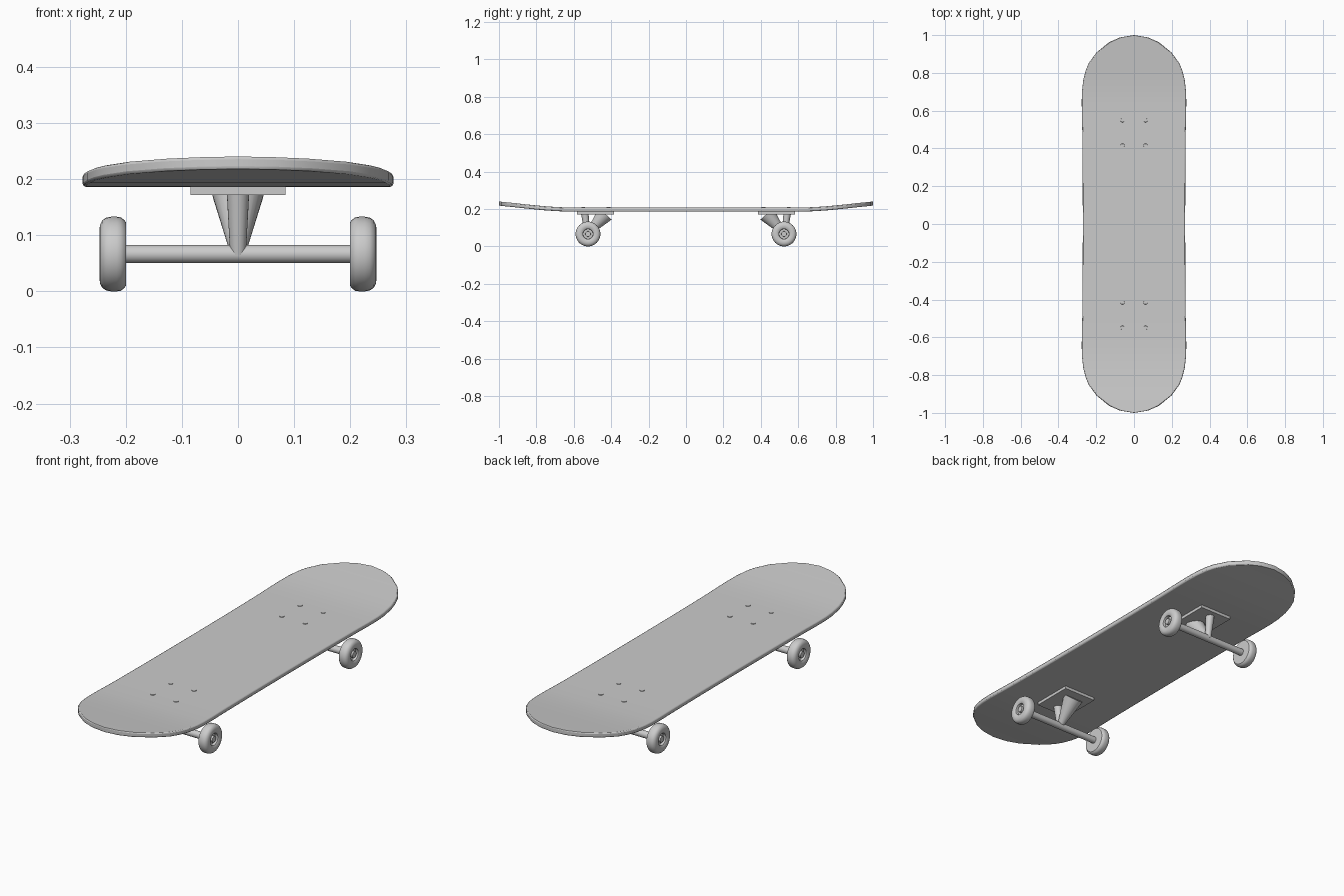
import bpy, bmesh, math
from mathutils import Vector

if "Cube" in bpy.data.objects:
    bpy.data.objects.remove(bpy.data.objects["Cube"])


def make_object(name, bm, angle=35):
    bmesh.ops.recalc_face_normals(bm, faces=bm.faces)
    mesh = bpy.data.meshes.new(name)
    bm.to_mesh(mesh)
    bm.free()
    ob = bpy.data.objects.new(name, mesh)
    bpy.context.collection.objects.link(ob)
    bpy.ops.object.select_all(action='DESELECT')
    ob.select_set(True)
    bpy.context.view_layer.objects.active = ob
    bpy.ops.object.shade_smooth_by_angle(angle=math.radians(angle))
    return ob


def rod(name, a, b, r1, r2, segs=24):
    """Straight (tapered) round bar from a to b."""
    a, b = Vector(a), Vector(b)
    d = b - a
    bm = bmesh.new()
    bmesh.ops.create_cone(bm, cap_ends=True, segments=segs,
                          radius1=r1, radius2=r2, depth=d.length)
    m = d.to_track_quat('Z', 'Y').to_matrix().to_4x4()
    m.translation = (a + b) / 2
    bm.transform(m)
    return make_object(name, bm)


def box(name, center, size):
    bm = bmesh.new()
    bmesh.ops.create_cube(bm, size=1)
    for v in bm.verts:
        v.co = Vector(c + s * p for c, s, p in zip(center, size, v.co))
    return make_object(name, bm)


def lathe_x(name, profile, y, z, side, segs=32):
    """Spin an (x, radius) profile about an axis along x."""
    bm = bmesh.new()
    vs = [bm.verts.new((x, 0, r)) for x, r in profile]
    es = [bm.edges.new(p) for p in zip(vs, vs[1:])]
    bmesh.ops.spin(bm, geom=vs + es, cent=(0, 0, 0), axis=(1, 0, 0),
                   angle=math.tau, steps=segs)
    bmesh.ops.remove_doubles(bm, verts=bm.verts, dist=1e-5)
    for v in bm.verts:
        v.co = Vector((v.co.x * side, v.co.y + y, v.co.z + z))
    return make_object(name, bm)


# Deck: stations of (y, half width, top height), mirrored front to back
half = [(0, .271, .208), (.3, .272, .208), (.5, .274, .208), (.58, .276, .208),
        (.65, .277, .209), (.70, .2755, .2112), (.76, .269, .2155),
        (.81, .257, .2205), (.85, .241, .2245), (.908, .199, .231),
        (.963, .131, .2365), (.988, .074, .239), (1, 0, .2405)]
stations = [(-y, w, z) for y, w, z in half[:0:-1]] + half
thick = .022
bm = bmesh.new()
rows = []
for y, w, z in stations:
    xs = (-w, w) if w else (0,)
    rows.append(([bm.verts.new((x, y, z)) for x in xs],
                 [bm.verts.new((x, y, z - thick)) for x in xs]))
for (t0, b0), (t1, b1) in zip(rows, rows[1:]):
    bm.faces.new(t0 + t1[::-1])
    bm.faces.new(b0 + b1[::-1])
    for i in (0, -1):
        bm.faces.new((t0[i], t1[i], b1[i], b0[i]))
deck = make_object("deck", bm)
bev = deck.modifiers.new("rounded_rim", 'BEVEL')
bev.width = .005
bev.segments = 2
bev.limit_method = 'ANGLE'
bev.angle_limit = math.radians(50)

wheel_profile = [(.2, 0), (.2, .057), (.203, .061), (.209, .0655), (.216, .0665),
                 (.226, .0665), (.235, .065), (.242, .060), (.246, .052),
                 (.247, .043), (.2455, .034), (.242, .028), (.230, .026),
                 (.230, .015), (.242, .014), (.242, 0)]

for end, s in (("front", -1), ("rear", 1)):
    # Base plate and deck bolts
    box(end + "_base_plate", (0, s * .484, .1795), (.17, .198, .015))
    for i, (sx, sy) in enumerate(((-1, -1), (1, -1), (-1, 1), (1, 1))):
        x, y = sx * .061, s * .482 + sy * .067
        rod(f"{end}_bolt_{i}", (x, y, .204), (x, y, .2105), .012, .010, 16)
    # Truck: wide pivot cone, kingpin and axle
    rod(end + "_hanger_cone", (0, s * .432, .174), (0, s * .518, .076), .046, .016)
    rod(end + "_kingpin", (0, s * .541, .176), (0, s * .527, .066), .020, .014)
    rod(end + "_axle", (-.225, s * .524, .0665), (.225, s * .524, .0665), .0162, .0162)
    # Wheels
    for side, sx in (("left", -1), ("right", 1)):
        lathe_x(f"{end}_{side}_wheel", wheel_profile, s * .524, .0665, sx)
